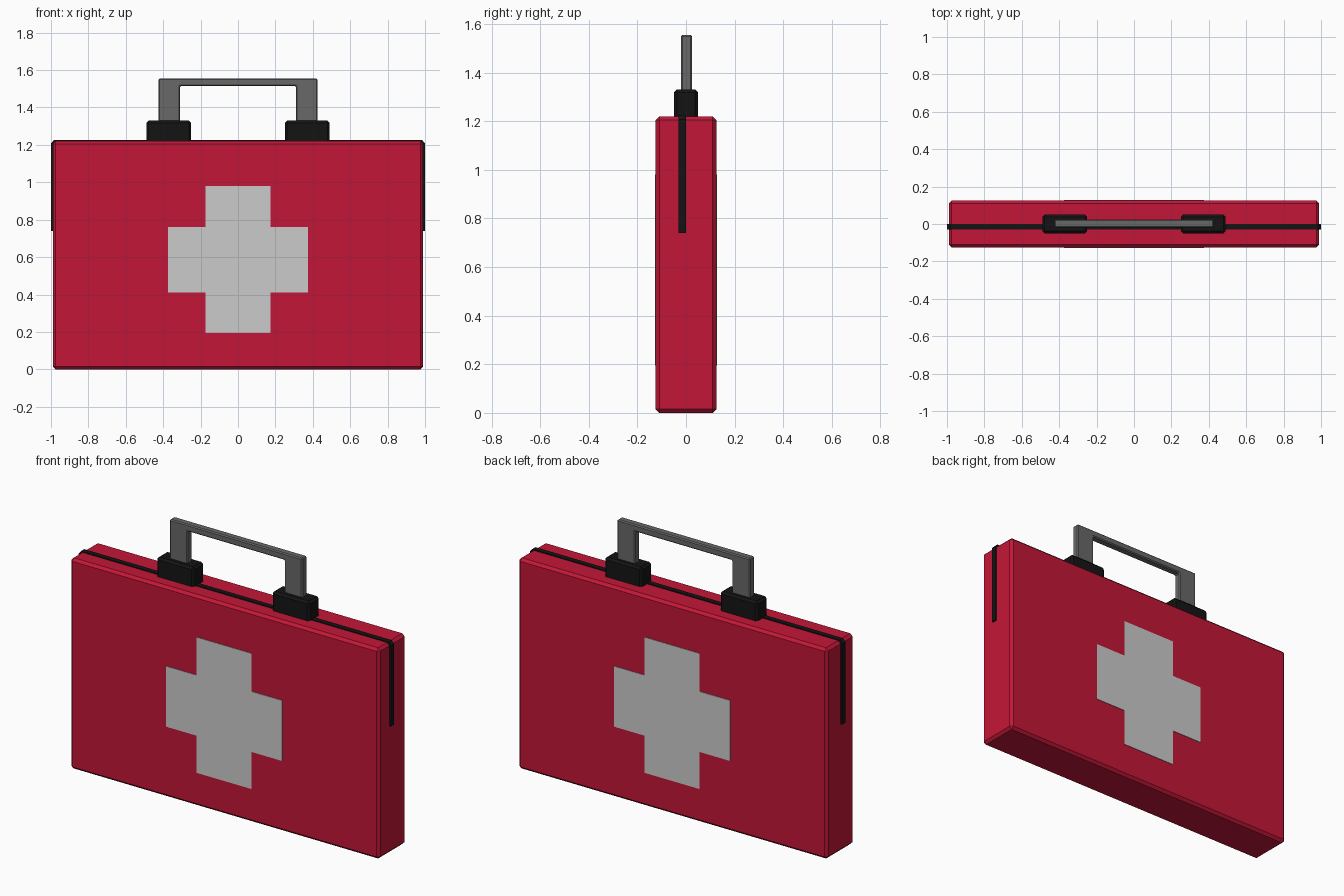
import bpy, bmesh

if "Cube" in bpy.data.objects:
    bpy.data.objects.remove(bpy.data.objects["Cube"])


def material(name, rgb):
    m = bpy.data.materials.new(name)
    m.diffuse_color = (*rgb, 1)
    m.use_nodes = True
    m.node_tree.nodes["Principled BSDF"].inputs["Base Color"].default_value = m.diffuse_color
    return m


RED = material("red", (0.55, 0.008, 0.038))
BLACK = material("black", (0.007, 0.007, 0.007))
DARK = material("dark_grey", (0.14, 0.14, 0.14))
WHITE = material("white", (0.8, 0.8, 0.8))


def prism(name, profile, y0, y1, mat, bevel=0):
    """Extrude an x-z outline along y, with an optional single chamfer."""
    bm = bmesh.new()
    face = bm.faces.new([bm.verts.new((x, y0, z)) for x, z in profile])
    ext = bmesh.ops.extrude_face_region(bm, geom=[face])
    verts = [v for v in ext["geom"] if isinstance(v, bmesh.types.BMVert)]
    bmesh.ops.translate(bm, verts=verts, vec=(0, y1 - y0, 0))
    bmesh.ops.recalc_face_normals(bm, faces=bm.faces)
    if bevel:
        bmesh.ops.bevel(bm, geom=bm.edges[:], offset=bevel, segments=1,
                        affect='EDGES')
    mesh = bpy.data.meshes.new(name)
    bm.to_mesh(mesh)
    bm.free()
    mesh.materials.append(mat)
    obj = bpy.data.objects.new(name, mesh)
    bpy.context.collection.objects.link(obj)
    return obj


def rect(x0, x1, z0, z1):
    return [(x0, z0), (x1, z0), (x1, z1), (x0, z1)]


def mirrored(half):
    """Complete a right-hand outline with its left-hand reflection."""
    return half + [(-x, z) for x, z in reversed(half)]


# Case body
prism("case_body", rect(-0.99, 0.99, 0, 1.22), -0.125, 0.125, RED, 0.015)

# Raised crosses on front and back
cross = mirrored([(0.175, 0.195), (0.175, 0.41), (0.373, 0.41),
                  (0.373, 0.76), (0.175, 0.76), (0.175, 0.98)])
prism("front_cross", cross, -0.128, -0.115, WHITE)
prism("back_cross", cross, 0.115, 0.128, WHITE)

# Seam strip over the top and down both sides
strip = mirrored([(0.975, 0.74), (1.0, 0.74), (1.0, 1.207), (0.985, 1.225)])
strip += [(-0.975, 1.2), (0.975, 1.2)]
prism("seam_strip", strip, -0.03, 0.0, BLACK)

# Handle mounts
for side, x in (("left", -0.37), ("right", 0.37)):
    prism(side + "_handle_mount", rect(x - 0.12, x + 0.12, 1.2, 1.33),
          -0.05, 0.05, BLACK, 0.012)

# Carrying handle
handle = [(0.31, 1.26), (0.425, 1.26), (0.425, 1.555), (-0.425, 1.555),
          (-0.425, 1.26), (-0.31, 1.26), (-0.31, 1.515), (0.31, 1.515)]
prism("carry_handle", handle, -0.02, 0.024, DARK, 0.006)
